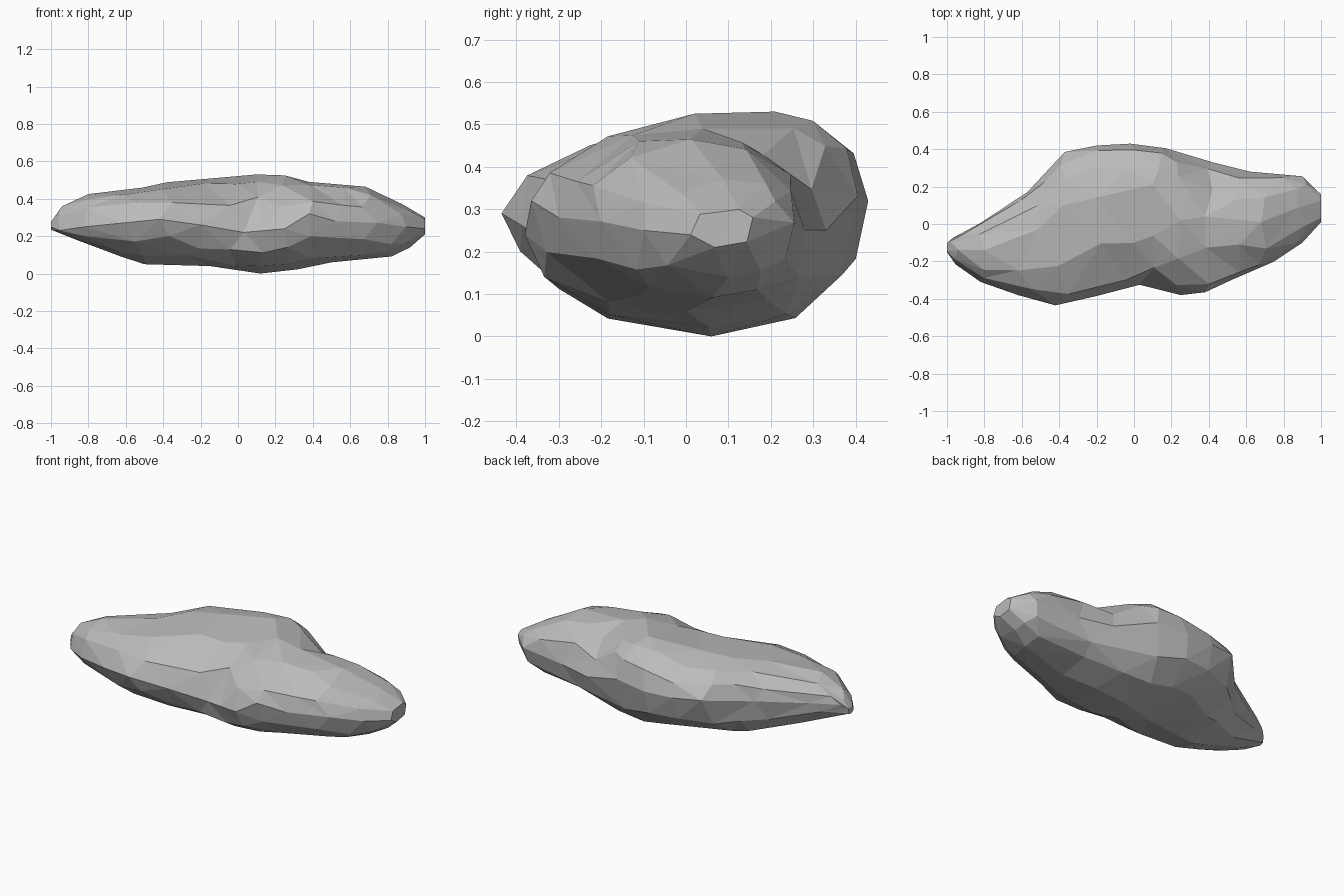
import bpy
import bmesh
import math
import random
from mathutils import Vector

if "Cube" in bpy.data.objects:
    bpy.data.objects.remove(bpy.data.objects["Cube"], do_unlink=True)

random.seed(4)

# Four guide lines running along the rock from left tip to right tip
FRONT_EDGE = [(-1, -.15, .25), (-.95, -.22, .23), (-.82, -.31, .25), (-.62, -.38, .27),
              (-.42, -.435, .29), (-.2, -.385, .26), (.03, -.325, .22), (.25, -.38, .24),
              (.38, -.365, .32), (.52, -.3, .28), (.75, -.2, .27), (.9, -.1, .25), (1, .01, .25)]
BACK_EDGE = [(-1, -.1, .27), (-.97, -.075, .3), (-.72, .06, .3), (-.57, .17, .31),
             (-.37, .385, .34), (-.1, .44, .315), (.17, .405, .33), (.42, .33, .25),
             (.62, .28, .25), (.9, .255, .27), (1, .16, .27)]
TOP_RIDGE = [(-1, -.13, .28), (-.94, -.14, .36), (-.8, -.14, .425), (-.5, -.02, .46),
             (-.38, .1, .488), (.1, .21, .53), (.25, .02, .525), (.38, .04, .49),
             (.68, .01, .465), (.88, .09, .37), (1, .1, .3)]
KEEL = [(-1, -.13, .235), (-.9, -.15, .195), (-.7, -.12, .115), (-.5, -.1, .05),
        (-.15, -.05, .04), (.12, .06, 0), (.3, .06, .02), (.5, 0, .06),
        (.82, .06, .09), (.92, .1, .14), (1, .09, .21)]
STATIONS = [-1, -.95, -.82, -.62, -.5, -.38, -.2, -.02, .12, .25, .4, .54, .68, .8, .9, 1]
SIDES = [FRONT_EDGE, TOP_RIDGE, BACK_EDGE, KEEL]
FULLNESS = [0.9, 0.82, 0.85, 0.95]
# Flatter stretches of each quarter: middle, half width, depth
HOLLOWS = [[(.25, .3, .2)], [(.42, .2, .5), (-.3, .45, .25)], [], [(-.5, .6, .25)]]


def along(line, x):
    """Point on a guide line at the given x."""
    x = max(line[0][0], min(line[-1][0], x))
    for start, end in zip(line, line[1:]):
        if x <= end[0]:
            a, b = Vector(start), Vector(end)
            return a.lerp(b, (x - a.x) / (b.x - a.x))


def guide_point(line, x):
    """Guide point that snaps to a nearby bend, so the outline stays crisp."""
    bend = min(line, key=lambda p: abs(p[0] - x))
    return Vector(bend) if abs(bend[0] - x) < 0.065 else along(line, x)


def arc_point(x, quarter, fraction):
    """Point on the rounded stretch between two neighbouring guide lines."""
    a = along(SIDES[quarter], x)
    b = along(SIDES[(quarter + 1) % len(SIDES)], x)
    # the edge lines own the sideways extreme, the ridge and keel the vertical one
    corner = Vector((x, a.y, b.z)) if quarter % 2 == 0 else Vector((x, b.y, a.z))
    centre = a + b - corner
    angle = fraction * math.pi / 2
    power = FULLNESS[quarter]
    for middle, width, depth in HOLLOWS[quarter]:
        power += depth * max(0, 1 - abs(x - middle) / width)
    return (centre + (a - centre) * math.cos(angle) ** power
            + (b - centre) * math.sin(angle) ** power)


def build_rock():
    bm = bmesh.new()
    rings = []
    for i, x in enumerate(STATIONS):
        tip = i in (0, len(STATIONS) - 1)
        ring = []
        for quarter, line in enumerate(SIDES):
            ring.append(bm.verts.new(guide_point(line, x)))
            for share in (1 / 3, 2 / 3):
                # uneven spacing gives chipped, irregular facets
                shift = 0 if tip else random.uniform(-0.025, 0.025)
                share += 0 if tip else random.uniform(-0.08, 0.08)
                px = max(-1, min(1, x + shift))
                ring.append(bm.verts.new(arc_point(px, quarter, share)))
        rings.append(ring)

    # Skin between neighbouring rings and close the tips
    for lower, upper in zip(rings, rings[1:]):
        for j in range(len(lower)):
            k = (j + 1) % len(lower)
            bm.faces.new((lower[j], lower[k], upper[k], upper[j]))
    bm.faces.new(rings[0])
    bm.faces.new(rings[-1])
    bmesh.ops.remove_doubles(bm, verts=bm.verts, dist=0.012)
    bmesh.ops.triangulate(bm, faces=bm.faces, quad_method="BEAUTY")
    bmesh.ops.recalc_face_normals(bm, faces=bm.faces)

    mesh = bpy.data.meshes.new("rock")
    bm.to_mesh(mesh)
    bm.free()
    rock = bpy.data.objects.new("rock", mesh)
    bpy.context.scene.collection.objects.link(rock)
    return rock


# Plain grey stone
stone = bpy.data.materials.new("grey stone")
stone.use_nodes = True
grey = (0.5, 0.5, 0.5, 1)
stone.diffuse_color = grey
stone.node_tree.nodes["Principled BSDF"].inputs["Base Color"].default_value = grey

rock = build_rock()
rock.data.materials.append(stone)

# Merge the smallest facets into broad, flat chips
chips = rock.modifiers.new("broad chips", "DECIMATE")
chips.ratio = 0.75
